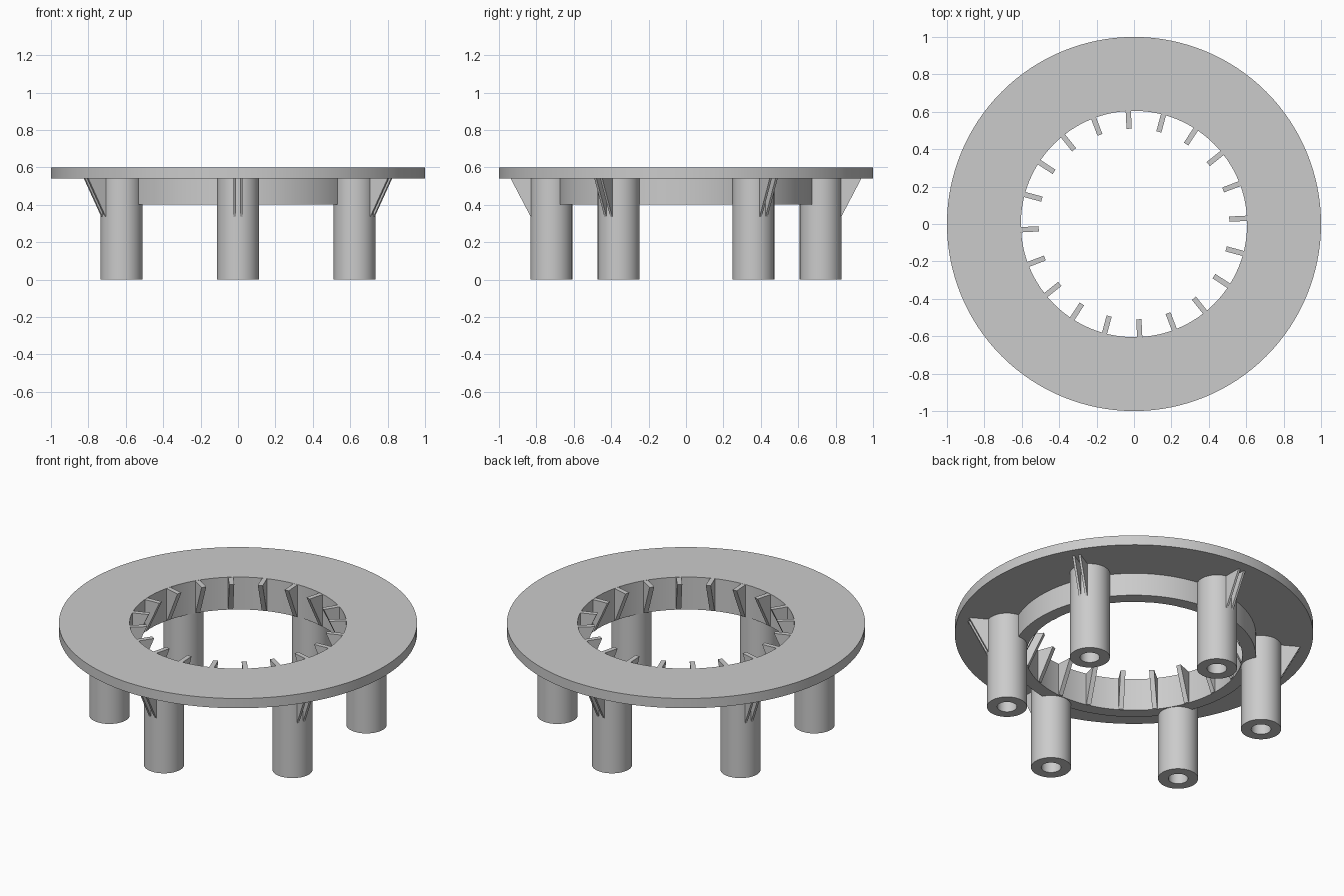
import bpy, bmesh
from math import radians, sin, cos, pi
from mathutils import Matrix, Vector

old = bpy.data.objects.get("Cube")
if old:
    bpy.data.objects.remove(old)

grey = bpy.data.materials.new("light_grey")
grey.use_nodes = True
colour = (0.6, 0.6, 0.6, 1)
grey.diffuse_color = colour
grey.node_tree.nodes["Principled BSDF"].inputs["Base Color"].default_value = colour


def finish(name, bm, smooth):
    bmesh.ops.recalc_face_normals(bm, faces=bm.faces)
    mesh = bpy.data.meshes.new(name)
    bm.to_mesh(mesh)
    bm.free()
    mesh.materials.append(grey)
    obj = bpy.data.objects.new(name, mesh)
    bpy.context.collection.objects.link(obj)
    if smooth:
        bpy.ops.object.select_all(action='DESELECT')
        obj.select_set(True)
        bpy.context.view_layer.objects.active = obj
        bpy.ops.object.shade_smooth_by_angle(angle=radians(30))
    return obj


def lathe(name, profile, segments, centre=(0, 0)):
    """Spin a closed (radius, z) outline about a vertical axis."""
    bm = bmesh.new()
    rings = []
    for i in range(segments):
        a = 2 * pi * i / segments
        rings.append([bm.verts.new((centre[0] + r * cos(a), centre[1] + r * sin(a), z))
                      for r, z in profile])
    n = len(profile)
    for i in range(segments):
        a, b = rings[i], rings[(i + 1) % segments]
        for j in range(n):
            k = (j + 1) % n
            bm.faces.new((a[j], b[j], b[k], a[k]))
    return finish(name, bm, True)


def radial_plate(name, outline, thickness, angle, offset=0):
    """Extrude an (r, z) outline sideways and turn it to the given angle."""
    bm = bmesh.new()
    face = bm.faces.new([bm.verts.new((r, offset - thickness / 2, z)) for r, z in outline])
    extruded = bmesh.ops.extrude_face_region(bm, geom=[face])
    moved = [v for v in extruded["geom"] if isinstance(v, bmesh.types.BMVert)]
    bmesh.ops.translate(bm, verts=moved, vec=Vector((0, thickness, 0)))
    bmesh.ops.transform(bm, matrix=Matrix.Rotation(angle, 4, 'Z'), verts=bm.verts)
    return finish(name, bm, False)


# Flat flange with the collar hanging below its opening
lathe("flange_and_collar",
      [(0.605, 0.4), (0.68, 0.4), (0.68, 0.54), (1, 0.54), (1, 0.6), (0.605, 0.6)], 128)

# Six hollow legs, each braced by a pair of thin gussets
for i in range(6):
    angle = radians(30 + 60 * i)
    lathe(f"leg_{i + 1}", [(0.055, 0), (0.112, 0), (0.112, 0.55), (0.055, 0.55)], 48,
          (0.72 * cos(angle), 0.72 * sin(angle)))
    for side in (-1, 1):
        radial_plate(f"gusset_{i + 1}_{'right' if side < 0 else 'left'}",
                     [(0.81, 0.335), (0.83, 0.335), (0.94, 0.545), (0.81, 0.545)],
                     0.013, angle, side * 0.018)

# Tapered fins around the inside of the collar
for i in range(20):
    radial_plate(f"fin_{i + 1}", [(0.51, 0.599), (0.62, 0.599), (0.62, 0.402), (0.6, 0.402)],
                 0.028, radians(2.9 + 18 * i))
